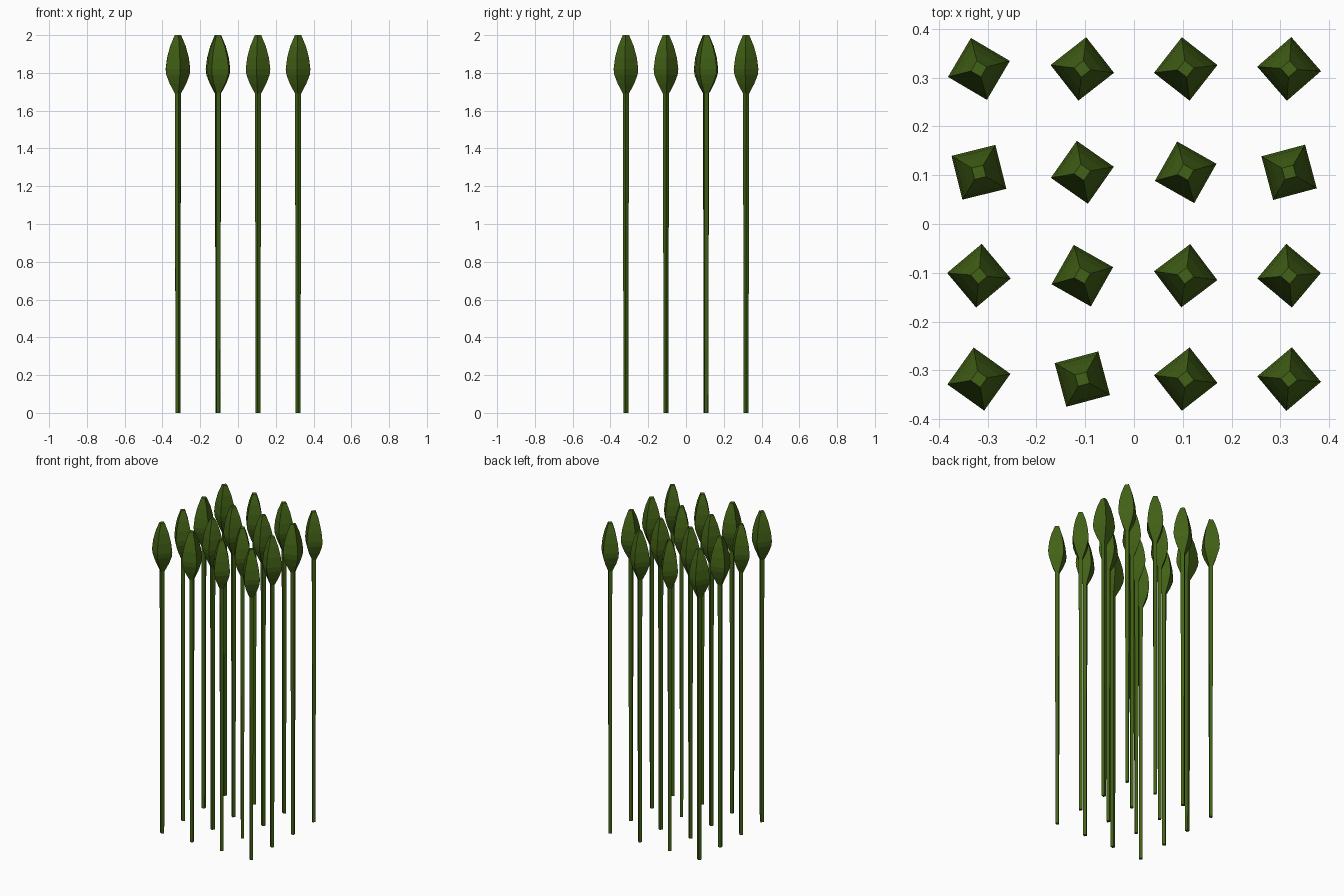
import bpy, bmesh
from math import cos, sin, radians, pi

if "Cube" in bpy.data.objects:
    bpy.data.objects.remove(bpy.data.objects["Cube"])

green = bpy.data.materials.new("leaf_green")
green.diffuse_color = (0.055, 0.12, 0.008, 1)
green.use_nodes = True
green.node_tree.nodes["Principled BSDF"].inputs["Base Color"].default_value = green.diffuse_color

# (radius, height) profiles of the four-sided stem and bud
STEM = [(0.0135, 0), (0.0145, 0.85), (0.016, 1.69)]
BUD = [(0.016, 1.69), (0.045, 1.745), (0.062, 1.79), (0.0655, 1.82),
       (0.058, 1.88), (0.042, 1.94), (0.017, 2.0)]

# twist of each plant in degrees, rows from back to front
TWIST = [[14.5, -7, 7, -4],
         [-31, 10, 15.5, -30],
         [-5, 15.5, -8, 5],
         [9.5, -30, -7, -5]]
SPACING = 0.212


def lathe4(name, profile, x, y, twist, cap_bottom, cap_top):
    bm = bmesh.new()
    rings = [[bm.verts.new((r * cos(twist + k * pi / 2),
                            r * sin(twist + k * pi / 2), z)) for k in range(4)]
             for r, z in profile]
    for a, b in zip(rings, rings[1:]):
        for k in range(4):
            n = (k + 1) % 4
            bm.faces.new((a[k], a[n], b[n], b[k]))
    if cap_bottom:
        bm.faces.new(rings[0][::-1])
    if cap_top:
        bm.faces.new(rings[-1])
    mesh = bpy.data.meshes.new(name)
    bm.to_mesh(mesh)
    bm.free()
    mesh.materials.append(green)
    obj = bpy.data.objects.new(name, mesh)
    obj.location = (x, y, 0)
    bpy.context.collection.objects.link(obj)


# Four by four patch of budding stalks
for row, angles in enumerate(TWIST):
    for col, angle in enumerate(angles):
        x, y = (col - 1.5) * SPACING, (1.5 - row) * SPACING
        t = radians(angle)
        lathe4(f"stem_{row}_{col}", STEM, x, y, t, True, False)
        lathe4(f"bud_{row}_{col}", BUD, x, y, t, False, True)
